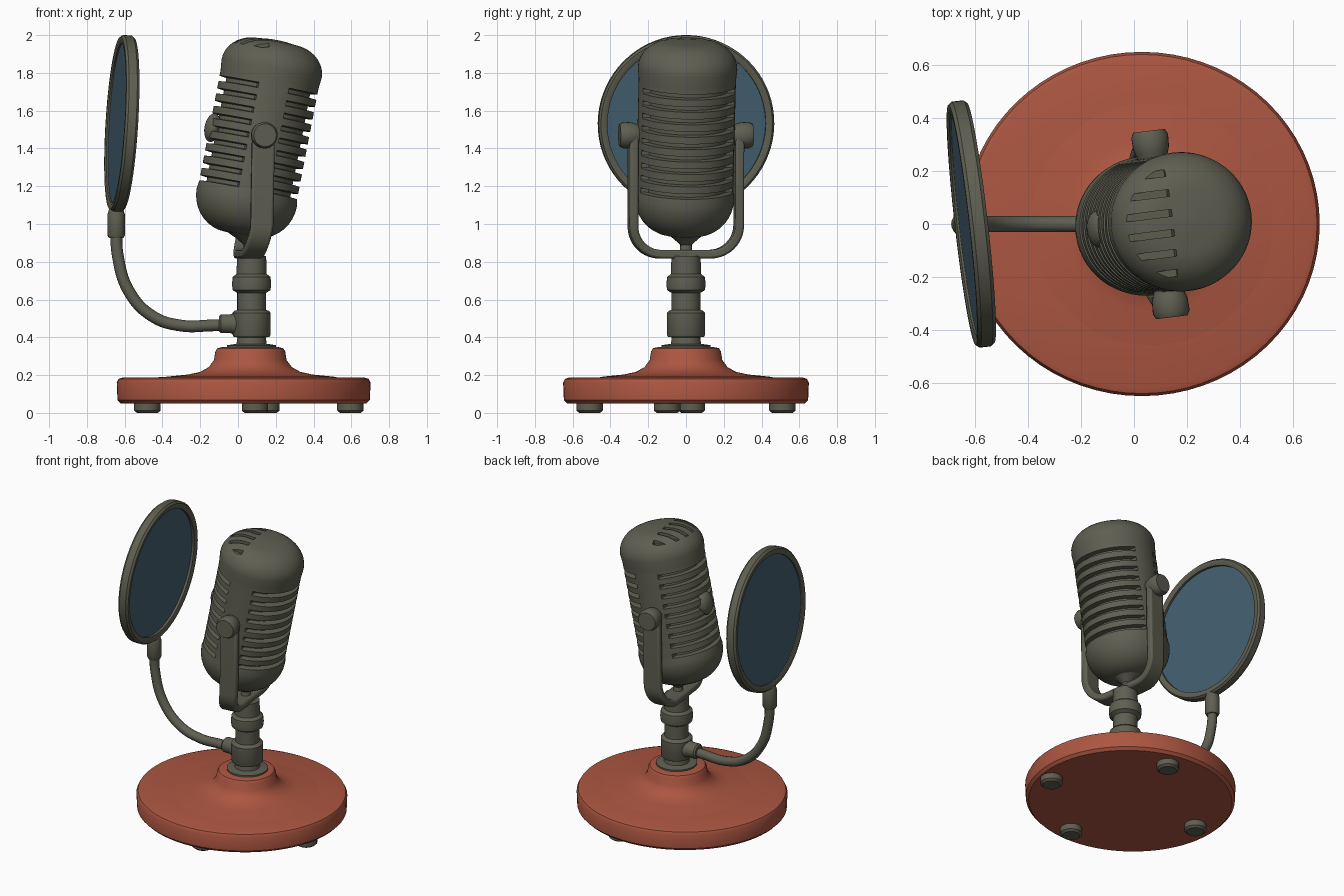
import bpy
import bmesh
from math import sin, cos, pi, radians
from mathutils import Matrix, Vector

if "Cube" in bpy.data.objects:
    bpy.data.objects.remove(bpy.data.objects["Cube"])


def material(name, rgb):
    m = bpy.data.materials.new(name)
    m.use_nodes = True
    m.diffuse_color = (*rgb, 1)
    m.node_tree.nodes["Principled BSDF"].inputs["Base Color"].default_value = (*rgb, 1)
    return m


METAL = material("olive grey metal", (0.114, 0.114, 0.084))
RED = material("brick red", (0.413, 0.093, 0.053))
BLUE = material("slate blue mesh", (0.058, 0.117, 0.162))


def place(loc=(0, 0, 0), yaw=0, tilt=0):
    return (Matrix.Translation(loc) @ Matrix.Rotation(radians(yaw), 4, "Z")
            @ Matrix.Rotation(radians(tilt), 4, "Y"))


def finish(name, bm, mat, matrix=None, angle=35):
    bmesh.ops.recalc_face_normals(bm, faces=bm.faces)
    mesh = bpy.data.meshes.new(name)
    bm.to_mesh(mesh)
    bm.free()
    mesh.materials.append(mat)
    ob = bpy.data.objects.new(name, mesh)
    bpy.context.collection.objects.link(ob)
    ob.matrix_world = matrix or Matrix()
    bpy.ops.object.select_all(action="DESELECT")
    ob.select_set(True)
    bpy.context.view_layer.objects.active = ob
    bpy.ops.object.shade_smooth_by_angle(angle=radians(angle))
    return ob


def lathe(name, profile, mat, matrix, segs=48, squash=1, cut=None, closed=False):
    """Turn (radius, height) points about z; cut(i, angle) gives a groove depth."""
    bm = bmesh.new()
    rings = []
    for i, (r, z) in enumerate(profile):
        ring = []
        for k in range(segs):
            a = 2 * pi * k / segs
            rr = r - (cut(i, a) if cut else 0)
            ring.append(bm.verts.new((rr * cos(a), rr * sin(a) * squash, z)))
        rings.append(ring)
    pairs = list(zip(rings, rings[1:]))
    if closed:
        pairs.append((rings[-1], rings[0]))
    else:
        bm.faces.new(rings[0])
        bm.faces.new(rings[-1])
    for lo, hi in pairs:
        for k in range(segs):
            n = (k + 1) % segs
            bm.faces.new((lo[k], lo[n], hi[n], hi[k]))
    return finish(name, bm, mat, matrix)


def tube(name, points, radius, mat):
    """Round tube swept along a smooth path."""
    cu = bpy.data.curves.new(name, "CURVE")
    cu.dimensions = "3D"
    cu.bevel_depth = radius
    cu.bevel_resolution = 4
    cu.use_fill_caps = True
    sp = cu.splines.new("BEZIER")
    sp.bezier_points.add(len(points) - 1)
    for bp, p in zip(sp.bezier_points, points):
        bp.co = p
        bp.handle_left_type = bp.handle_right_type = "AUTO"
    cu.materials.append(mat)
    ob = bpy.data.objects.new(name, cu)
    bpy.context.collection.objects.link(ob)


# Base: round plate, flared neck, four feet
lathe("base_plate", [(0.62, 0.05), (0.65, 0.05), (0.668, 0.068), (0.672, 0.16),
                     (0.662, 0.18), (0.64, 0.187), (0.3, 0.19)],
      RED, place((0.03, 0, 0)), 72, 0.968)
lathe("base_neck", [(0.5, 0.18), (0.44, 0.192), (0.33, 0.203), (0.265, 0.217), (0.22, 0.242),
                    (0.192, 0.28), (0.185, 0.325), (0.175, 0.342), (0.15, 0.348)],
      RED, place((0.065, 0, 0)), 64)
for i, (x, y) in enumerate([(-0.48, 0.03), (0.09, -0.51), (0.595, -0.1), (0.15, 0.51)]):
    lathe(f"foot_{i + 1}", [(0.055, 0), (0.07, 0.012), (0.07, 0.06)], METAL, place((x, y, 0)), 20)

# Stem with two collars
lathe("stem", [(0.13, 0.34), (0.13, 0.358), (0.08, 0.366), (0.075, 0.4), (0.095, 0.402),
               (0.1, 0.412), (0.1, 0.53), (0.092, 0.54), (0.076, 0.545), (0.076, 0.635),
               (0.1, 0.65), (0.104, 0.68), (0.1, 0.72), (0.08, 0.735), (0.077, 0.83)],
      METAL, place((0.072, 0, 0)), 36)

# Microphone body: rounded capsule with ribs interrupted by smooth side panels
COUNT, PITCH, START = 9, 0.067, -0.295
body = [(0.08 + 0.19 * sin(t), -0.335 - 0.2 * cos(t)) for t in [pi / 2 * i / 9 for i in range(10)]]
grooved = set()
for n in range(COUNT):
    z = START + n * PITCH
    for dz, deep in ((0, 0), (0.004, 1), (0.024, 1), (0.029, 0), (0.06, 0)):
        if deep:
            grooved.add(len(body))
        body.append((0.264, z + dz))
body += [(0.1 + 0.17 * cos(t), 0.36 + 0.145 * sin(t)) for t in [pi / 2 * i / 9 for i in range(10)]]
body.append((0.04, 0.512))


def rib_cut(i, a):
    return 0.038 if i in grooved and abs(sin(a)) < 0.945 else 0


POSE = place((0.11, 0, 1.47), 7, 11)
mic = lathe("microphone_body", body, METAL, POSE, 80, 0.975, rib_cut)

# Slots over the rear of the crown
bm = bmesh.new()
for n in range(6):
    m = Matrix.Translation((-0.2, -0.19 + 0.076 * n, 0.52)) @ Matrix.Diagonal((0.28, 0.026, 0.13, 1))
    bmesh.ops.create_cube(bm, size=1, matrix=m)
cutter = finish("slot_cutter", bm, METAL, POSE)
cutter.hide_render = True
mod = mic.modifiers.new("slots", "BOOLEAN")
mod.operation = "DIFFERENCE"
mod.solver = "EXACT"
mod.object = cutter
bpy.context.view_layer.objects.active = mic
bpy.ops.object.modifier_apply(modifier=mod.name)
bpy.data.objects.remove(cutter)

# Rear badge boss
bm = bmesh.new()
bmesh.ops.create_uvsphere(bm, u_segments=20, v_segments=12, radius=0.07,
                          matrix=Matrix.Diagonal((0.6, 1, 1.1, 1)))
finish("rear_boss", bm, METAL, place((-0.135, -0.02, 1.51), 7, 11))

# Yoke: flat U-shaped strap
HALF, BEND, LOW, THICK, WIDE = 0.282, 0.15, 0.99, 0.023, 0.06
path = [(Vector((HALF, 1.47)), Vector((1, 0)))]
for i in range(11):
    a = pi / 2 * i / 10
    d = Vector((cos(a), -sin(a)))
    path.append((Vector((HALF - BEND, LOW)) + d * BEND, d))
path += [(Vector((-p.x, p.y)), Vector((-d.x, d.y))) for p, d in reversed(path)]
bm = bmesh.new()
loops = []
for p, d in path:
    shift = -0.045 * max(0, (1.1 - p.y) / 0.26) ** 2
    loops.append([bm.verts.new((shift + sx * WIDE, *(p + d * so * THICK)))
                  for sx, so in ((-1, -1), (1, -1), (1, 1), (-1, 1))])
for a, b in zip(loops, loops[1:]):
    for k in range(4):
        n = (k + 1) % 4
        bm.faces.new((a[k], a[n], b[n], b[k]))
bm.faces.new(loops[0])
bm.faces.new(loops[-1])
yoke_pose = place((0.1, 0, 0), 7)
yoke = finish("yoke", bm, METAL, yoke_pose)
bev = yoke.modifiers.new("soft_edges", "BEVEL")
bev.width = 0.012
bev.segments = 2
bev.limit_method = "ANGLE"

# Pivot knobs on both sides, and the post under the body
for side, name in ((1, "left_knob"), (-1, "right_knob")):
    lathe(name, [(0.05, 0.235), (0.062, 0.27), (0.068, 0.29), (0.07, 0.335), (0.06, 0.355)], METAL,
          yoke_pose @ Matrix.Translation((0, 0, 1.47)) @ Matrix.Rotation(-side * pi / 2, 4, "X"), 28)
lathe("pivot_post", [(0.06, 0.81), (0.032, 0.85), (0.03, 0.89), (0.07, 0.925), (0.12, 0.96)],
      METAL, place((0.06, 0, 0)), 24)

# Pop filter: hoop and mesh disc facing the microphone
filter_pose = place((-0.615, 0, 1.532), 6.5, 3.5) @ Matrix.Rotation(pi / 2, 4, "Y")
lathe("filter_hoop", [(0.422, -0.028), (0.435, -0.035), (0.457, -0.035), (0.468, -0.022),
                      (0.468, 0.022), (0.457, 0.035), (0.435, 0.035), (0.422, 0.028)],
      METAL, filter_pose, 72, closed=True)
lathe("filter_mesh", [(0.428, -0.02), (0.428, 0.012)], BLUE, filter_pose, 72)

# Bent arm with its clamp and socket
tube("filter_arm", [(-0.645, 0, 1.0), (-0.636, 0, 0.83), (-0.575, 0, 0.64), (-0.45, 0, 0.51),
                    (-0.3, 0, 0.462), (-0.14, 0, 0.463), (0.02, 0, 0.47)], 0.031, METAL)
lathe("filter_clamp", [(0.038, 0.925), (0.046, 0.94), (0.046, 1.05), (0.036, 1.085)],
      METAL, place((-0.645, 0, 0)), 20)
lathe("arm_socket", [(0.04, -0.1), (0.05, -0.09), (0.05, -0.04), (0.058, -0.02), (0.058, 0.04)],
      METAL, place((0, 0, 0.472)) @ Matrix.Rotation(pi / 2, 4, "Y"), 24)
